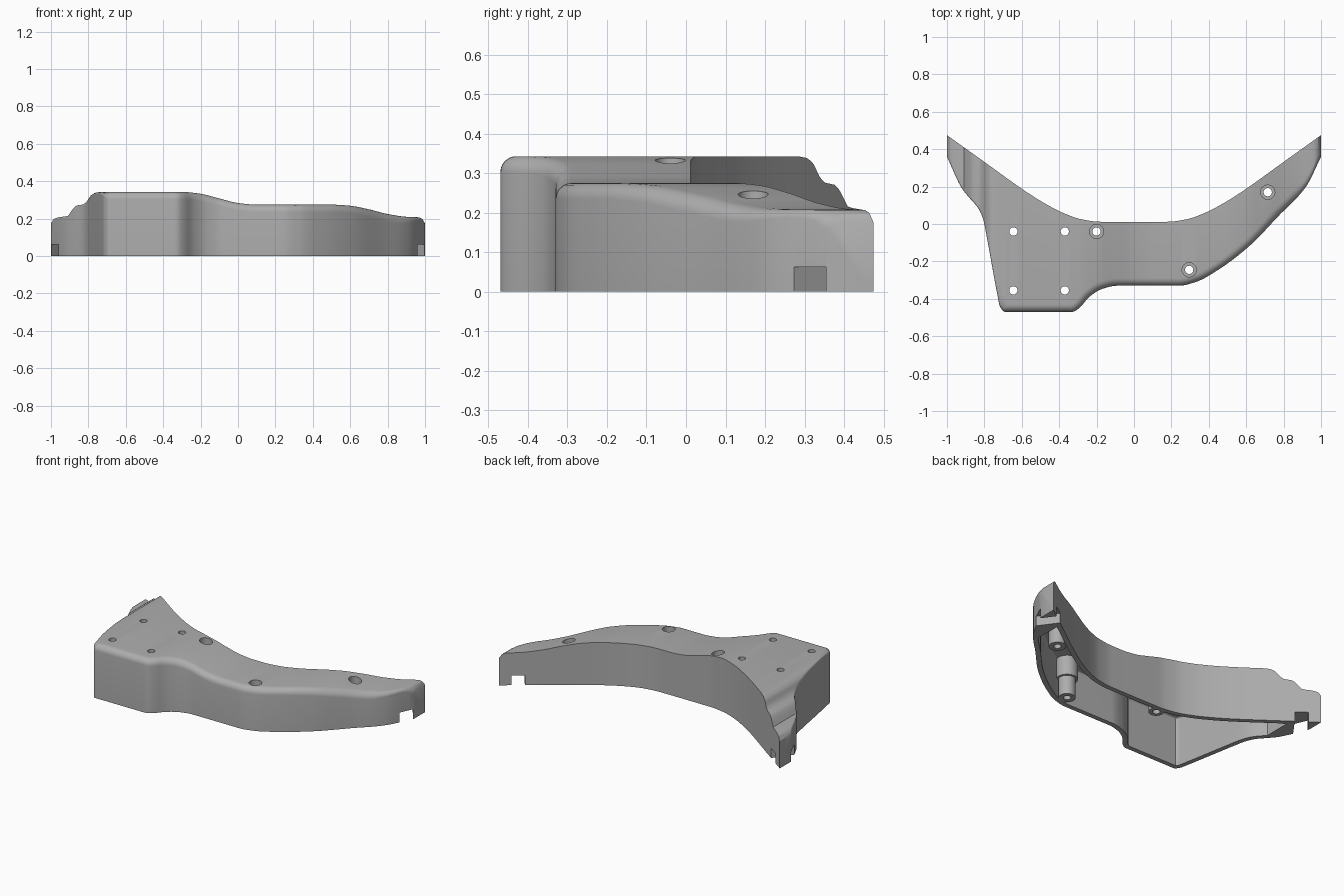
import bpy, bmesh, math
from mathutils import Matrix, Vector

if "Cube" in bpy.data.objects:
    bpy.data.objects.remove(bpy.data.objects["Cube"])

grey = bpy.data.materials.new("plain grey")
grey.use_nodes = True
COLOUR = (0.42, 0.42, 0.42, 1)
grey.diffuse_color = COLOUR
grey.node_tree.nodes["Principled BSDF"].inputs["Base Color"].default_value = COLOUR


def curve(pts):
    """Smooth monotone curve through the given points."""
    n = len(pts)
    s = [(pts[i + 1][1] - pts[i][1]) / (pts[i + 1][0] - pts[i][0]) for i in range(n - 1)]
    m = [s[0]] + [2 * a * b / (a + b) if a * b > 0 else 0 for a, b in zip(s, s[1:])] + [s[-1]]

    def f(x):
        x = min(max(x, pts[0][0]), pts[-1][0])
        i = max(k for k in range(n - 1) if k == 0 or pts[k][0] <= x)
        (x0, y0), (x1, y1) = pts[i], pts[i + 1]
        h = x1 - x0
        t = (x - x0) / h
        return (y0 * (1 + 2 * t) * (1 - t) ** 2 + m[i] * h * t * (1 - t) ** 2
                + y1 * t * t * (3 - 2 * t) + m[i + 1] * h * t * t * (t - 1))
    return f


# Plan outline and height of the cover as functions of x
front = curve([(-1, .36), (-.92, .19), (-.88, .14), (-.83, .08), (-.805, .02), (-.79, -.054),
               (-.73, -.38), (-.717, -.44), (-.69, -.47), (-.33, -.47), (-.29, -.447),
               (-.24, -.39), (-.17, -.347), (-.09, -.33), (.24, -.33), (.33, -.31),
               (.45, -.245), (.62, -.115), (.77, .04), (.92, .2), (1, .36)])
half_back = curve([(0, .011), (.18, .012), (.28, .025), (.38, .06), (.48, .112),
                   (.58, .175), (.8, .332), (1, .475)])
height = curve([(-1, .175), (-.99, .195), (-.96, .207), (-.91, .215), (-.885, .25), (-.865, .27),
                (-.83, .276), (-.81, .29), (-.785, .325), (-.76, .339), (-.72, .343), (-.3, .343),
                (-.2, .333), (-.1, .308), (0, .284), (.1, .275), (.5, .275), (.6, .269),
                (.7, .25), (.8, .225), (.9, .21), (.97, .207), (.99, .195), (1, .175)])


def back(x):
    return half_back(abs(x))


def offset(fn, x, d, side):
    """Parallel offset of a curve by d, upward (side 1) or downward (-1)."""
    pick = max if side > 0 else min
    steps = [math.sin(math.pi * k / 24) for k in range(-12, 13)] if d > 0 else [0]
    return pick(fn(x + d * k) + side * d * math.sqrt(max(0, 1 - k * k)) for k in steps)


def fillet(x):
    if x < -.70:
        return .008 + .032 * max(0, min(1, (x + .74) / .04))
    return .04 - .02 * max(0, min(1, (x - .85) / .1))


def body(name, lo, hi, wall, bottom):
    """Solid swept along x, with a rounded front top edge."""
    xs = {lo, hi} | {lo + (hi - lo) * k / 130 for k in range(131)}
    xs |= {-.84 + k * .004 for k in range(42)}
    bm = bmesh.new()
    rows = []
    for x in sorted(xs):
        top = offset(height, x, wall, -1)
        r = max(fillet(x) - wall, .004)
        pts = [(offset(back, x, wall, -1), bottom), (offset(back, x, wall, -1), top)]
        for k in range(6, -1, -1):
            a = math.pi / 2 * k / 6
            pts.append((offset(front, x, wall + r * (1 - math.cos(a)), 1),
                        top - r * (1 - math.sin(a))))
        pts.append((offset(front, x, wall, 1), bottom))
        rows.append([bm.verts.new((x, y, z)) for y, z in pts])
    n = len(rows[0])
    for a, b in zip(rows, rows[1:]):
        for i in range(n):
            j = (i + 1) % n
            bm.faces.new((a[i], a[j], b[j], b[i]))
    bm.faces.new(rows[0])
    bm.faces.new(rows[-1])
    return finish(name, bm)


def finish(name, bm):
    bmesh.ops.recalc_face_normals(bm, faces=bm.faces)
    mesh = bpy.data.meshes.new(name)
    bm.to_mesh(mesh)
    bm.free()
    mesh.materials.append(grey)
    ob = bpy.data.objects.new(name, mesh)
    bpy.context.collection.objects.link(ob)
    return ob


def activate(ob):
    bpy.ops.object.select_all(action='DESELECT')
    ob.select_set(True)
    bpy.context.view_layer.objects.active = ob


def cut(ob, cutter):
    cutter.hide_render = True
    mod = ob.modifiers.new("cut", 'BOOLEAN')
    mod.operation = 'DIFFERENCE'
    mod.solver = 'EXACT'
    mod.object = cutter
    activate(ob)
    bpy.ops.object.modifier_apply(modifier=mod.name)
    bpy.data.objects.remove(cutter)


def lathe(name, profile, x, y, sides=32):
    """Closed ring turned from (radius, z) points."""
    bm = bmesh.new()
    rings = [[bm.verts.new((x + r * math.cos(2 * math.pi * k / sides),
                            y + r * math.sin(2 * math.pi * k / sides), z))
              for k in range(sides)] for r, z in profile]
    for a, b in zip(rings, rings[1:] + rings[:1]):
        for k in range(sides):
            j = (k + 1) % sides
            bm.faces.new((a[k], a[j], b[j], b[k]))
    return finish(name, bm)


# Hollow cover, open underneath, with solid tips
cover = body("cover_shell", -1, 1, 0, 0)
cut(cover, body("cavity", -.86, .86, .03, -.1))

# Slanted slots under both tips
slots = bmesh.new()
for s in (1, -1):
    turn = Matrix.Rotation(s * math.radians(36), 4, 'Z')
    size = Matrix.Diagonal((.079, .4, .12, 1))
    bmesh.ops.create_cube(slots, size=1,
                          matrix=Matrix.Translation((s * .945, .36, .003)) @ turn @ size)
cut(cover, finish("tip_slots", slots))

# Four plate holes and three recessed screw holes
bosses = [("centre", -.2, -.04, .045, .047), ("front", .295, -.245, .05, .063),
          ("side", .715, .17, .05, .06)]
holes = bmesh.new()
spots = [(x, y, .022) for x in (-.645, -.37) for y in (-.04, -.355)]
spots += [(x, y, .038) for _, x, y, _, _ in bosses]
for x, y, r in spots:
    bmesh.ops.create_cone(holes, cap_ends=True, segments=32, radius1=r, radius2=r, depth=.4,
                          matrix=Matrix.Translation((x, y, .3)))
cut(cover, finish("hole_cutters", holes))

# Stepped screw bosses inside the cover
parts = [cover]
for label, x, y, narrow, wide in bosses:
    top = height(x) - .02
    parts.append(lathe(label + "_screw_boss",
                       [(.022, 0), (narrow, 0), (narrow, .12), (wide, .12), (wide, top),
                        (.038, top), (.038, top - .08), (.022, top - .08)], x, y))

for ob in parts:
    activate(ob)
    bpy.ops.object.shade_smooth_by_angle(angle=math.radians(32))
